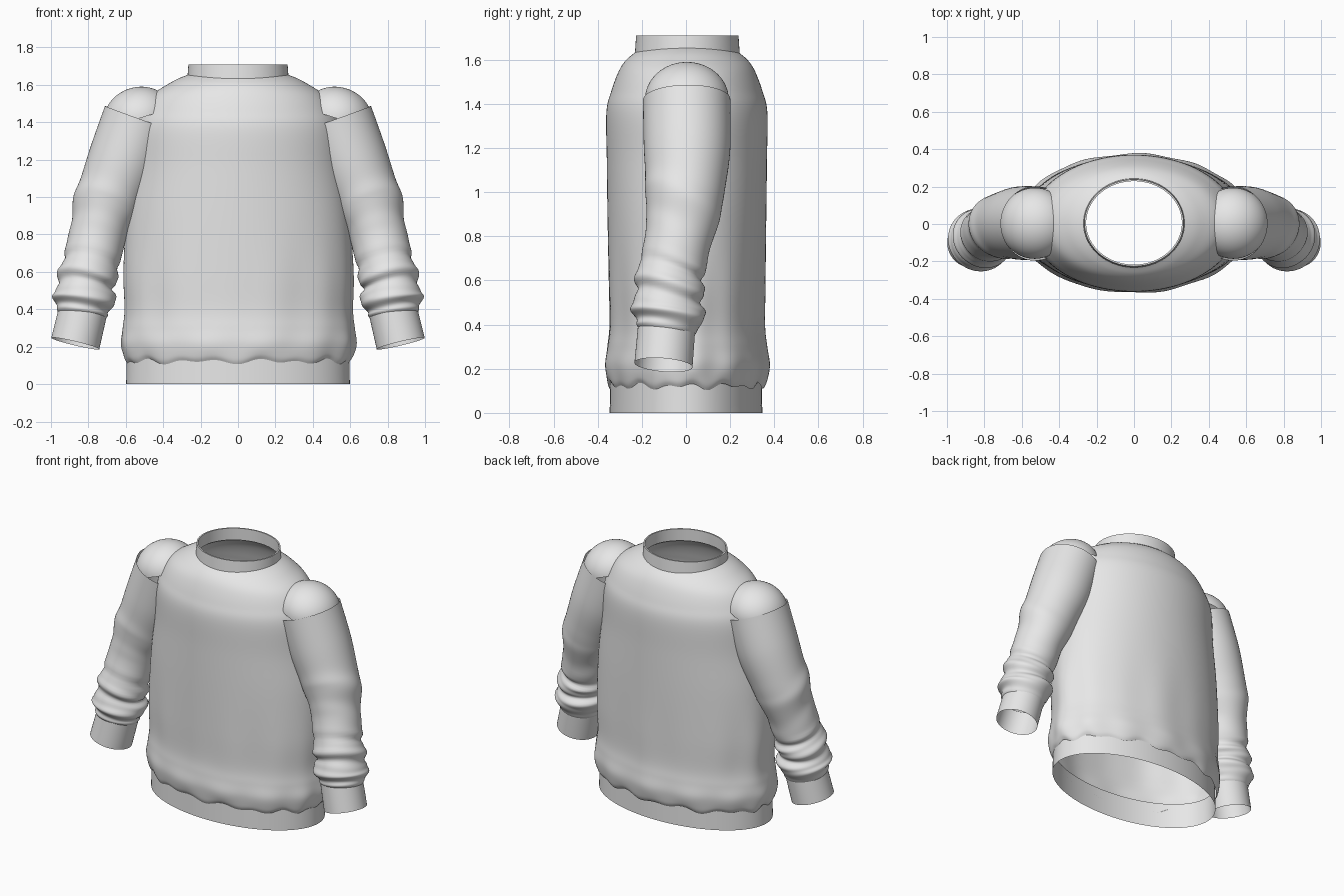
import bpy, bmesh, math
from math import sin, cos, pi, exp
from mathutils import Vector

old = bpy.data.objects.get("Cube")
if old:
    bpy.data.objects.remove(old)

# One plain fabric colour
fabric = bpy.data.materials.new("light grey fabric")
fabric.use_nodes = True
fabric.diffuse_color = (0.8, 0.8, 0.8, 1)
fabric.node_tree.nodes["Principled BSDF"].inputs["Base Color"].default_value = (0.8, 0.8, 0.8, 1)


def smooth_rows(keys, steps):
    """Catmull-Rom interpolation through key rows."""
    keys = [Vector(k) for k in keys]
    out = []
    for i in range(len(keys) - 1):
        a, b = keys[max(i - 1, 0)], keys[i]
        c, d = keys[i + 1], keys[min(i + 2, len(keys) - 1)]
        for s in range(steps):
            t = s / steps
            out.append(b + (c - a) * (t / 2)
                       + (a * 2 - b * 5 + c * 4 - d) * (t * t / 2)
                       + (b * 3 - a - c * 3 + d) * (t ** 3 / 2))
    return out + [keys[-1]]


def loft(name, rings, sharp=35, hidden=None):
    """Open tube skinned through closed rings of points."""
    bm = bmesh.new()
    loops = [[bm.verts.new(p) for p in ring] for ring in rings]
    n = len(loops[0])
    for lo, hi in zip(loops, loops[1:]):
        for j in range(n):
            k = (j + 1) % n
            bm.faces.new((lo[j], lo[k], hi[k], hi[j]))
    bmesh.ops.remove_doubles(bm, verts=bm.verts, dist=0.0001)
    if hidden:
        buried = [f for f in bm.faces if all(hidden(v.co) for v in f.verts)]
        bmesh.ops.delete(bm, geom=buried, context='FACES')
    bmesh.ops.recalc_face_normals(bm, faces=bm.faces)
    mesh = bpy.data.meshes.new(name)
    bm.to_mesh(mesh)
    bm.free()
    obj = bpy.data.objects.new(name, mesh)
    bpy.context.collection.objects.link(obj)
    mesh.materials.append(fabric)
    bpy.ops.object.select_all(action='DESELECT')
    obj.select_set(True)
    bpy.context.view_layer.objects.active = obj
    bpy.ops.object.shade_smooth_by_angle(angle=math.radians(sharp))
    return obj


def bump(v, centre, width):
    return exp(-((v - centre) / width) ** 2)


def angles(n):
    return [2 * pi * j / n for j in range(n)]


# Torso: height, half width, half depth
torso = smooth_rows([
    (.12, .598, .348), (.15, .615, .362), (.22, .628, .372), (.30, .62, .362),
    (.40, .61, .352), (.60, .615, .355), (.90, .597, .36), (1.15, .565, .363),
    (1.36, .55, .365), (1.46, .515, .342), (1.55, .455, .308),
    (1.61, .355, .27), (1.643, .27, .236)], 6)


def torso_point(row, a):
    z, rx, ry = row
    folds = .007 * bump(z, .42, .3) * (sin(9 * a + 1) + .6 * sin(14 * a))
    puff = .008 * bump(z, .2, .07) * sin(13 * a + .5)
    k = 1 + folds + puff
    hem = bump(z, .12, .05) * (.009 * sin(17 * a) + .008 * sin(10 * a + 2))
    neck = .01 * cos(2 * a) * bump(z, 1.643, .04)
    return (rx * k * cos(a), ry * k * sin(a) + .004, z + hem + neck)


loft("torso", [[torso_point(r, a) for a in angles(160)] for r in torso], 60)


def inside_torso(p):
    row = min(torso, key=lambda r: abs(r[0] - p.z))
    return (p.x / row[1]) ** 2 + (p.y / row[2]) ** 2 < .84


# Straight ribbed bands at the hem and the neck
def band(name, rows, y=0):
    return loft(name, [[(rx * cos(a), y + ry * sin(a), z) for a in angles(96)]
                       for z, rx, ry in rows])


band("hem_band", [(0, .598, .346), (.17, .594, .343)])
band("collar", [(1.62, .272, .238), (1.71, .265, .232), (1.71, .256, .223),
                (1.63, .258, .225)], .006)

# Sleeve path: x, y, z, radius
sleeve_path = smooth_rows([
    (.525, .003, 1.42, .198), (.605, .005, 1.20, .196), (.675, -.002, 1.03, .18),
    (.712, -.014, .93, .172), (.75, -.03, .80, .155), (.787, -.066, .64, .15),
    (.812, -.078, .54, .154), (.822, -.08, .46, .16), (.832, -.08, .40, .148),
    (.837, -.082, .365, .126)], 9)


def ring(centre, axis, r, n, side, shape=None):
    """Circle around an axis; u points outwards, v points backwards."""
    axis = axis.normalized()
    v = (Vector((0, 1, 0)) - axis * axis.y).normalized()
    u = v.cross(axis)
    u = u if u.x > 0 else -u
    pts = []
    for a in angles(n):
        rr = r + (shape(centre.z, a) if shape else 0)
        p = centre + u * (rr * cos(a)) + v * (rr * sin(a))
        pts.append(Vector((p.x * side, p.y, p.z)))
    return pts


def wrinkles(z, a):
    gather = .5 + .5 * math.tanh((.66 - z) / .04)
    gather *= .5 + .5 * math.tanh((z - .385) / .02)
    lower = .011 * gather * cos(2 * pi * (z - .46 + .022 * sin(a + .6)) / .125
                                + .5 * sin(2 * a))
    lower += .004 * gather * cos(2 * pi * z / .062 + 3 * sin(a))
    elbow = .009 * bump(z + .06 * sin(a), .95, .05) * (.6 + .4 * cos(a))
    elbow -= .006 * bump(z + .07 * sin(a), .84, .05)
    return lower + elbow


for side, word in ((1, "left"), (-1, "right")):
    # Long sleeve with folds
    rings = []
    for i, row in enumerate(sleeve_path):
        a = sleeve_path[max(i - 2, 0)].xyz
        b = sleeve_path[min(i + 2, len(sleeve_path) - 1)].xyz
        rings.append(ring(row.xyz, a - b, row.w, 64, side, wrinkles))
    loft(word + "_sleeve", rings, 60, inside_torso)

    # Rounded shoulder cap
    base, up = Vector((.53, .004, 1.42)), Vector((.3, 0, .95)).normalized()
    dome = [ring(base + up * (.168 * sin(t)), up, .19 * cos(t), 64, side)
            for t in [pi / 2 * i / 16 for i in range(17)]]
    loft(word + "_shoulder_cap", dome, 60, inside_torso)

    # Straight cuff
    top, end = Vector((.83, -.088, .385)), Vector((.87, -.102, .217))
    loft(word + "_cuff", [ring(top, top - end, .13, 64, side),
                          ring(end, top - end, .132, 64, side)])
